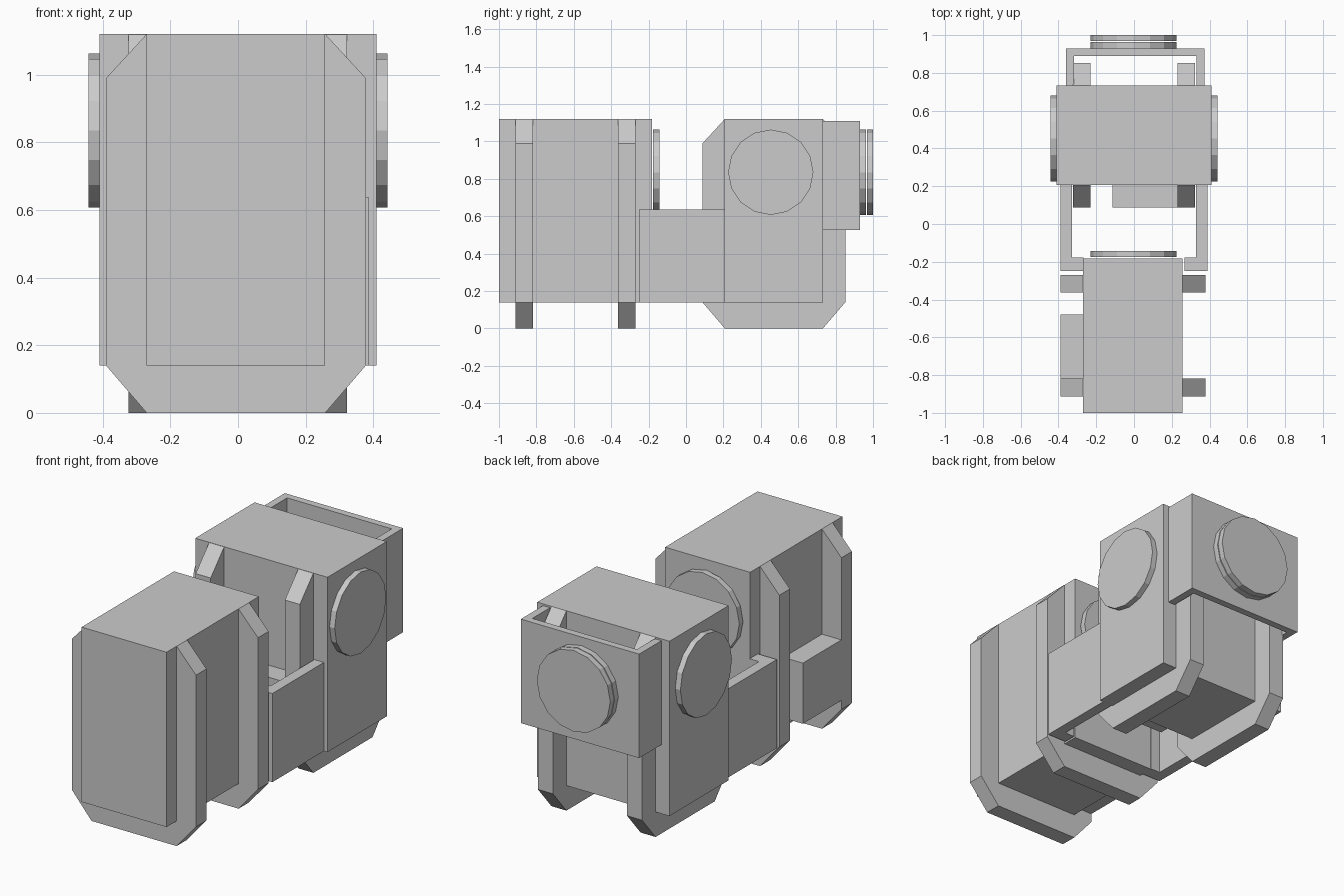
import bpy, bmesh
from mathutils import Matrix

if "Cube" in bpy.data.objects:
    bpy.data.objects.remove(bpy.data.objects["Cube"])


def finish(name, bm):
    bmesh.ops.recalc_face_normals(bm, faces=bm.faces)
    me = bpy.data.meshes.new(name)
    bm.to_mesh(me)
    bm.free()
    ob = bpy.data.objects.new(name, me)
    bpy.context.collection.objects.link(ob)
    return ob


def prism(name, pts, axis, lo, hi):
    """Extrude a 2D outline along an axis (remaining axes in xyz order)."""
    def place(p, d):
        co = list(p)
        co.insert("xyz".index(axis), d)
        return co
    bm = bmesh.new()
    face = bm.faces.new([bm.verts.new(place(p, lo)) for p in pts])
    new = bmesh.ops.extrude_face_region(bm, geom=[face])["geom"]
    shift = place((0, 0), hi - lo)
    bmesh.ops.translate(bm, vec=shift,
                        verts=[v for v in new if isinstance(v, bmesh.types.BMVert)])
    return finish(name, bm)


def box(name, x, y, z):
    return prism(name, [(x[0], y[0]), (x[1], y[0]), (x[1], y[1]), (x[0], y[1])], "z", *z)


def disc(name, axis, centre, depth, radius=0.228):
    """Sixteen-sided disc with its flat faces across the given axis."""
    rot = Matrix.Rotation(1.5707963, 4, "Y" if axis == "x" else "X")
    bm = bmesh.new()
    bmesh.ops.create_cone(bm, cap_ends=True, segments=16, radius1=radius,
                          radius2=radius, depth=depth,
                          matrix=Matrix.Translation(centre) @ rot)
    return finish(name, bm)


def band_outline(a, b, c=0.12):
    """Chamfered band profile between a and b."""
    return [(a + c, 0), (b - c, 0), (b, 0.14), (b, 0.99),
            (b - c, 1.12), (a + c, 1.12), (a, 0.99), (a, 0.14)]


DISC_Z = 0.835

# Front module: body, two bands, side block and coupling disc
box("front_body", (-0.27, 0.257), (-1.0, -0.182), (0.14, 1.12))
for i, y in enumerate((-0.912, -0.363)):
    prism(f"front_band_{i + 1}", band_outline(-0.39, 0.378), "y", y, y + 0.093)
box("front_side_block", (-0.39, -0.26), (-0.82, -0.478), (0.19, 0.53))
disc("front_disc", "y", (-0.003, -0.159, DISC_Z), 0.033)

# Rear module: body, two bands, block between them
box("rear_body", (-0.41, 0.41), (0.207, 0.732), (0.14, 1.12))
for i, x in enumerate((-0.324, 0.229)):
    prism(f"rear_band_{i + 1}", band_outline(0.088, 0.852), "x", x, x + 0.093)
box("rear_block", (-0.115, 0.24), (0.088, 0.22), (0.19, 0.53))

# Mirrored side discs and hooked coupling arms
for side, s in (("left", -1), ("right", 1)):
    disc(f"{side}_disc", "x", (s * 0.425, 0.453, DISC_Z), 0.034)
    arm = [(0.388, 0.207), (0.388, -0.25), (0.268, -0.25),
           (0.268, -0.178), (0.328, -0.178), (0.328, 0.207)]
    prism(f"{side}_coupling_arm", [(s * x, y) for x, y in arm], "z", 0.14, 0.637)

# Open U-shaped frame at the back with a double disc
frame = [(-0.36, 0.732), (-0.36, 0.929), (0.374, 0.929), (0.374, 0.732),
         (0.331, 0.732), (0.331, 0.889), (-0.318, 0.889), (-0.318, 0.732)]
prism("back_frame", frame, "z", 0.527, 1.11)
for i, y in enumerate((0.946, 0.984)):
    disc(f"back_disc_{i + 1}", "y", (-0.003, y, DISC_Z), 0.033)
